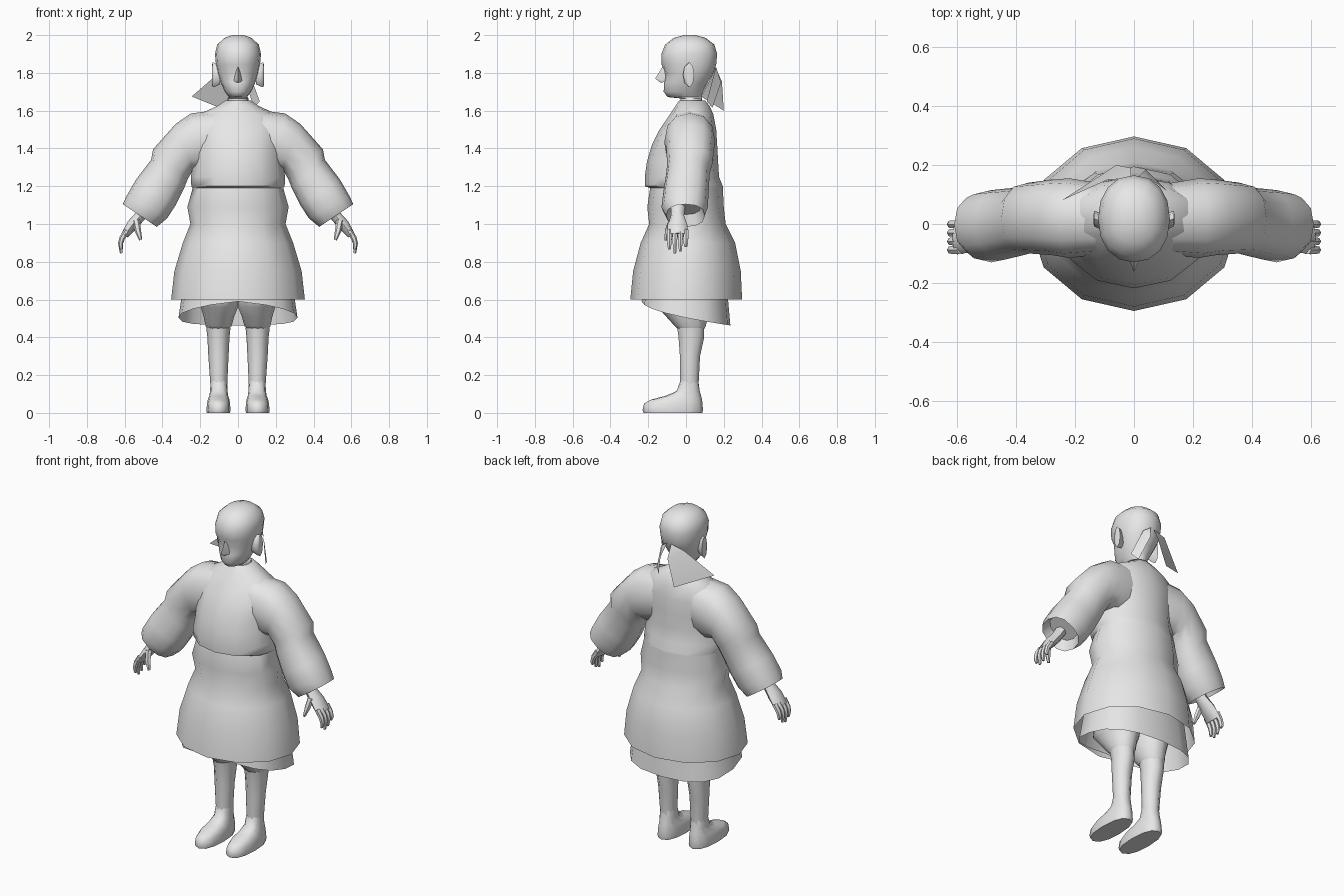
import bpy, bmesh, math
from mathutils import Vector

grey = bpy.data.materials.new("plain_grey")
grey.diffuse_color = (0.8, 0.8, 0.8, 1)


def finish(bm, name, angle=50):
    bmesh.ops.recalc_face_normals(bm, faces=bm.faces)
    mesh = bpy.data.meshes.new(name)
    bm.to_mesh(mesh)
    bm.free()
    mesh.materials.append(grey)
    ob = bpy.data.objects.new(name, mesh)
    bpy.context.collection.objects.link(ob)
    bpy.ops.object.select_all(action='DESELECT')
    ob.select_set(True)
    bpy.context.view_layer.objects.active = ob
    bpy.ops.object.shade_smooth_by_angle(angle=math.radians(angle))
    return ob


def oval(center, u, v, n, p=1.0):
    """Ring of points around center with half axes u and v; p < 1 is boxier."""
    pts = []
    for i in range(n):
        a = 2 * math.pi * i / n
        c, s = math.cos(a), math.sin(a)
        pts.append(Vector(center) + Vector(u) * math.copysign(abs(c) ** p, c)
                   + Vector(v) * math.copysign(abs(s) ** p, s))
    return pts


def loft(name, rings, start=True, end=True, angle=50):
    bm = bmesh.new()
    rows = [[bm.verts.new(p) for p in r] for r in rings]
    n = len(rows[0])
    for a, b in zip(rows, rows[1:]):
        for i in range(n):
            j = (i + 1) % n
            bm.faces.new((a[i], a[j], b[j], b[i]))
    if start:
        bm.faces.new(rows[0])
    if end:
        bm.faces.new(rows[-1])
    return finish(bm, name, angle)


def flat_rings(table, n, p=1.0, s=1):
    """Level rings from rows of (z, x0, x1, y0, y1)."""
    return [oval((s * (x0 + x1) / 2, (y0 + y1) / 2, z), ((x1 - x0) / 2, 0, 0),
                 (0, (y1 - y0) / 2, 0), n, p) for z, x0, x1, y0, y1 in table]


def tube(name, path, n=6):
    """Tapered limb through (x, y, z, radius_across, radius_depth)."""
    rings = []
    for i, (x, y, z, ra, rd) in enumerate(path):
        a = Vector(path[max(i - 1, 0)][:3])
        b = Vector(path[min(i + 1, len(path) - 1)][:3])
        side = (b - a).cross(Vector((0, 1, 0))).normalized()
        rings.append(oval((x, y, z), side * ra, (0, rd, 0), n))
    return loft(name, rings)


# Robe: flared skirt, pinched waist, chest and shoulders up to the collar
robe = [(0.60, .354, -.295, .297), (0.75, .337, -.28, .29), (0.90, .292, -.24, .26),
        (1.00, .252, -.195, .21), (1.09, .268, -.205, .20), (1.19, .24, -.19, .195),
        (1.20, .247, -.217, .195), (1.25, .25, -.218, .175), (1.33, .235, -.207, .17),
        (1.42, .24, -.18, .165), (1.50, .24, -.14, .16), (1.58, .205, -.085, .145),
        (1.625, .11, -.055, .125), (1.655, .065, -.035, .10)]
loft("robe", flat_rings([(z, -w, w, a, b) for z, w, a, b in robe], 12), start=False)

# Underskirt: hem rises towards the front
top, hem = [], []
for q in oval((0, 0, 0), (.315, 0, 0), (0, .235, 0), 16, .8):
    t = (q.y + .235) / .47
    top.append(Vector((q.x * .9, q.y * .9, .72)))
    hem.append(Vector((q.x, q.y, .59 - .127 * t ** .55)))
loft("underskirt", [top, hem], start=False, end=False)

# Head and neck
head = [(1.60, .055, -.03, .09), (1.665, .056, -.03, .085), (1.672, .048, -.098, .082),
        (1.70, .07, -.118, .09), (1.75, .092, -.117, .115), (1.80, .110, -.108, .145),
        (1.845, .117, -.13, .16), (1.90, .122, -.13, .165), (1.95, .110, -.11, .15),
        (1.985, .072, -.065, .105), (2.0, .03, -.01, .05)]
loft("head", flat_rings([(z, -w, w, a, b) for z, w, a, b in head], 16, .92))


def sheet(name, verts, faces, angle=50):
    bm = bmesh.new()
    vs = [bm.verts.new(v) for v in verts]
    for f in faces:
        bm.faces.new([vs[i] for i in f])
    return finish(bm, name, angle)


# Nose wedge
sheet("nose", [(0, -.12, 1.84), (-.026, -.10, 1.755), (.026, -.10, 1.755),
               (0, -.163, 1.77), (0, -.135, 1.748)],
      [(0, 1, 3), (0, 3, 2), (1, 4, 3), (4, 2, 3), (1, 2, 4), (0, 2, 1)], 60)

# Headband tails hanging behind the head
sheet("wide_headband_tail", [(-.01, .155, 1.83), (-.09, .15, 1.81), (-.245, .08, 1.675),
                             (-.06, .20, 1.60), (-.01, .19, 1.755)],
      [(0, 1, 4), (1, 2, 3, 4)])
sheet("narrow_headband_tail", [(.015, .16, 1.83), (.06, .15, 1.80), (.115, .11, 1.65),
                               (.085, .14, 1.615), (.04, .185, 1.75)],
      [(0, 1, 4), (1, 2, 3, 4)])

# Sleeve sections: outer x, outer z, inner x, inner z, front y, back y
sleeve = [(.06, 1.61, .08, 1.30, -.10, .13), (.25, 1.585, .19, 1.28, -.115, .155),
          (.33, 1.53, .235, 1.29, -.105, .15), (.45, 1.395, .265, 1.24, -.10, .14),
          (.46, 1.34, .285, 1.19, -.105, .125), (.54, 1.235, .33, 1.10, -.12, .12),
          (.592, 1.145, .375, 1.03, -.13, .115), (.61, 1.105, .43, .985, -.105, .10),
          (.565, 1.14, .43, 1.05, -.08, .08)]

# Leg and foot levels: z, x0, x1, y0, y1
leg = [(.45, .04, .168, -.05, .10), (.40, .045, .162, -.043, .10),
       (.30, .05, .157, -.035, .077), (.13, .058, .145, -.033, .068)]
foot = [(.17, .058, .145, -.03, .065), (.115, .055, .148, -.05, .073),
        (.09, .052, .152, -.11, .08), (.07, .045, .16, -.185, .085),
        (.05, .042, .164, -.222, .087), (.015, .04, .167, -.23, .09),
        (0, .042, .165, -.225, .086)]
trouser = [(.72, .0, .21, -.16, .14), (.60, .0, .21, -.18, .14), (.56, .0, .197, -.15, .13),
           (.51, .02, .182, -.105, .115), (.46, .034, .172, -.06, .105),
           (.44, .05, .16, -.04, .095)]

for s, side in ((1, "left"), (-1, "right")):
    loft(side + "_sleeve", [
        oval((s * (ox + ix) / 2, (a + b) / 2, (oz + iz) / 2),
             (s * (ox - ix) / 2, 0, (oz - iz) / 2), (0, (b - a) / 2, 0), 12, .85)
        for ox, oz, ix, iz, a, b in sleeve])
    loft(side + "_trouser_leg", flat_rings(trouser, 12, 1, s))
    loft(side + "_leg", flat_rings(leg, 10, 1, s))
    loft(side + "_foot", flat_rings(foot, 12, .85, s), angle=60)

    # Hand: palm, four curled fingers and a thumb
    tube(side + "_hand", [(s * .47, -.04, 1.12, .033, .04), (s * .515, -.045, 1.045, .03, .035),
                          (s * .56, -.045, .995, .03, .052), (s * .60, -.045, .94, .02, .058)], 8)
    for i in range(4):
        y = -.088 + .029 * i
        tip = (.865, .845, .855, .88)[i]
        tube(side + "_finger_%d" % (i + 1), [
            (s * .588, y, .965, .016, .016), (s * .614, y, .925, .015, .015),
            (s * .622, y, .895, .013, .013), (s * .618, y, tip, .007, .008)])
    tube(side + "_thumb", [(s * .54, -.075, 1.02, .02, .02), (s * .53, -.098, .965, .017, .015),
                           (s * .515, -.108, .915, .008, .008)])

    # Ear
    loft(side + "_ear", [oval((s * x, .012 + d, 1.79), (0, w, 0), (0, 0, h), 8)
                         for x, d, w, h in ((.095, -.005, .02, .05), (.12, 0, .028, .062),
                                            (.135, .006, .026, .066), (.138, .004, .012, .045))])
